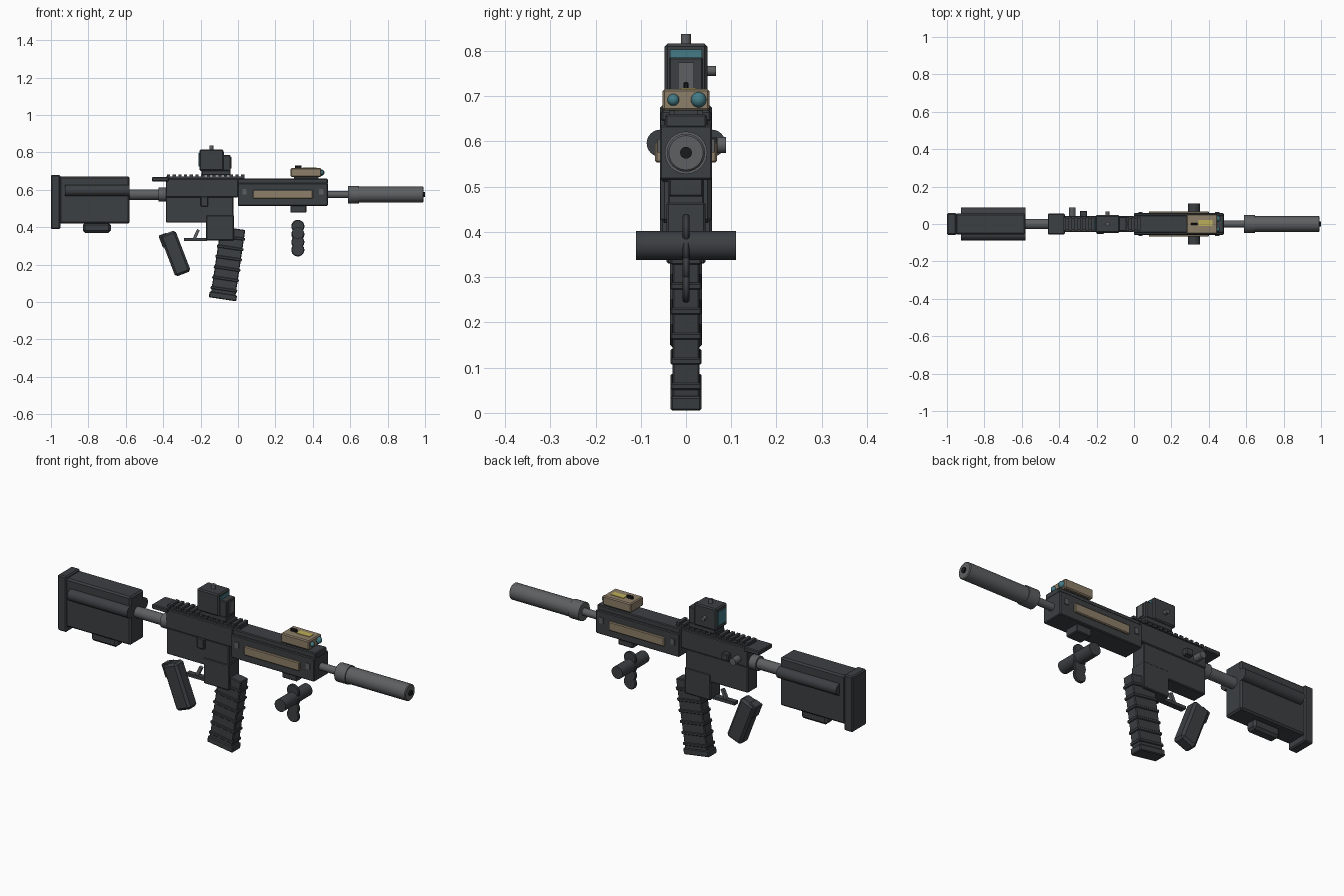
import bpy, math
from mathutils import Matrix, Vector

if "Cube" in bpy.data.objects:
    bpy.data.objects.remove(bpy.data.objects["Cube"])


def mat(name, c):
    m = bpy.data.materials.new(name)
    m.diffuse_color = (*c, 1)
    m.use_nodes = True
    m.node_tree.nodes["Principled BSDF"].inputs["Base Color"].default_value = m.diffuse_color
    return m


DARK = mat("dark", (0.045, 0.05, 0.055))
STEEL = mat("steel", (0.11, 0.115, 0.12))
TAN = mat("tan", (0.27, 0.21, 0.14))
GLASS = mat("glass", (0.06, 0.2, 0.24))
BLACK = mat("black", (0.01, 0.01, 0.01))
YELLOW = mat("yellow", (0.5, 0.42, 0.1))


def finish(o, name, m, bevel=0):
    o.name = name
    o.data.materials.append(m)
    if bevel:
        b = o.modifiers.new("bevel", 'BEVEL')
        b.width, b.segments = bevel, 1
    return o


def box(name, x, y, z, m=DARK, bevel=0.004):
    """Box from (min, max) pairs on each axis."""
    bpy.ops.mesh.primitive_cube_add(size=1)
    o = bpy.context.object
    o.data.transform(Matrix.Diagonal((x[1] - x[0], y[1] - y[0], z[1] - z[0], 1)))
    o.location = [(a + b) / 2 for a, b in (x, y, z)]
    return finish(o, name, m, bevel)


def tilted(name, centre, size, deg, m=DARK, bevel=0.004):
    h = [s / 2 for s in size]
    o = box(name, (-h[0], h[0]), (-h[1], h[1]), (-h[2], h[2]), m, bevel)
    o.location = centre
    o.rotation_euler.y = math.radians(deg)
    return o


def rod(name, a, b, r, m=STEEL, n=24, bevel=0):
    """Cylinder between two points."""
    a, b = Vector(a), Vector(b)
    bpy.ops.mesh.primitive_cylinder_add(vertices=n, radius=r, depth=(b - a).length, location=(a + b) / 2)
    o = bpy.context.object
    o.rotation_euler = (b - a).to_track_quat('Z', 'Y').to_euler()
    bpy.ops.object.shade_smooth_by_angle(angle=math.radians(35))
    return finish(o, name, m, bevel)


def ball(name, loc, r, m):
    bpy.ops.mesh.primitive_uv_sphere_add(segments=20, ring_count=12, radius=r, location=loc)
    bpy.ops.object.shade_smooth()
    return finish(bpy.context.object, name, m)


AX = 0.575  # bore height

# Stock
box("stock_body", (-0.955, -0.58), (-0.056, 0.056), (0.42, 0.672), bevel=0.008)
box("butt_pad", (-1.0, -0.95), (-0.058, 0.058), (0.39, 0.68), bevel=0.006)
box("stock_lever", (-0.83, -0.68), (-0.03, 0.03), (0.37, 0.425), bevel=0.012)
for s in (-1, 1):
    rod("stock_side_tube", (-0.925, s * 0.057, 0.596), (-0.58, s * 0.057, 0.596), 0.03, DARK)
rod("buffer_tube", (-0.6, 0, AX), (-0.38, 0, AX), 0.028)
rod("tube_nut", (-0.425, 0, AX), (-0.385, 0, AX), 0.037)

# Receiver
box("upper_receiver", (-0.385, 0.0), (-0.043, 0.043), (0.56, 0.66))
box("lower_receiver", (-0.385, -0.025), (-0.04, 0.04), (0.425, 0.562))
box("magazine_well", (-0.17, -0.022), (-0.043, 0.043), (0.33, 0.465))
box("charging_handle", (-0.46, -0.37), (-0.055, 0.055), (0.645, 0.668))
box("magazine_catch", (-0.2, -0.16), (-0.054, -0.035), (0.51, 0.565))
rod("forward_assist", (-0.33, 0.03, 0.592), (-0.33, 0.088, 0.592), 0.018)
box("bolt_release", (-0.29, -0.25), (0.035, 0.07), (0.575, 0.61))

# Top rail with teeth
box("receiver_rail", (-0.385, 0.035), (-0.03, 0.03), (0.655, 0.672), bevel=0)
for i in range(14):
    x = -0.38 + i * 0.0305
    box("rail_tooth", (x, x + 0.017), (-0.036, 0.036), (0.668, 0.682), bevel=0)

# Trigger group and grip
box("trigger_guard", (-0.29, -0.165), (-0.015, 0.015), (0.326, 0.342), bevel=0)
tilted("trigger", (-0.224, 0, 0.36), (0.016, 0.016, 0.06), 25, STEEL, 0)
tilted("pistol_grip", (-0.335, 0, 0.26), (0.088, 0.07, 0.235), -21, bevel=0.012)
tilted("grip_backstrap", (-0.392, 0, 0.33), (0.045, 0.055, 0.07), -21)

# Magazine, built along one tilted axis
TILT = 8.5
down = Vector((-math.sin(math.radians(TILT)), 0, -math.cos(math.radians(TILT))))
top = Vector((-0.027, 0, 0.39))
tilted("magazine_body", top + down * 0.18, (0.132, 0.06, 0.37), TILT)
for i in range(6):
    tilted("magazine_rib", top + down * (0.045 + i * 0.056), (0.143, 0.068, 0.015), TILT, bevel=0.003)
tilted("magazine_base", top + down * 0.363, (0.148, 0.068, 0.032), TILT)

# Handguard
box("handguard", (0.0, 0.48), (-0.058, 0.058), (0.515, 0.636))
box("handguard_top", (0.0, 0.48), (-0.046, 0.046), (0.63, 0.66))
box("handguard_lug", (0.28, 0.365), (-0.038, 0.038), (0.478, 0.52))
for s in (-1, 1):
    box("side_panel", (0.08, 0.4), sorted((s * 0.05, s * 0.068)), (0.553, 0.6), TAN)
    for x in (0.035, 0.445):
        box("handguard_bolt", (x - 0.011, x + 0.011), sorted((s * 0.05, s * 0.063)), (0.575, 0.605), STEEL, 0)

# Foregrip: cross bar with a column of discs
rod("foregrip_bar", (0.32, -0.11, 0.37), (0.32, 0.11, 0.37), 0.032, DARK)
for i in range(4):
    z = 0.405 - i * 0.042
    rod("foregrip_disc", (0.32, -0.008, z), (0.32, 0.008, z), 0.035, DARK, bevel=0.004)

# Barrel and suppressor
rod("barrel", (0.45, 0, AX), (0.61, 0, AX), 0.019)
rod("suppressor_collar", (0.587, 0, AX), (0.648, 0, AX), 0.047)
rod("suppressor", (0.64, 0, AX), (0.992, 0, AX), 0.042, bevel=0.004)
rod("muzzle_bore", (0.97, 0, AX), (1.0, 0, AX), 0.013, BLACK)

# Sight
box("sight_mount", (-0.195, -0.04), (-0.038, 0.038), (0.678, 0.706))
box("sight_body", (-0.206, -0.078), (-0.047, 0.047), (0.702, 0.816), bevel=0.006)
box("sight_hood", (-0.085, -0.04), (-0.038, 0.038), (0.702, 0.786))
box("sight_front_cover", (-0.045, -0.034), (-0.018, 0.018), (0.715, 0.775), STEEL, 0)
box("front_lens", (-0.08, -0.074), (-0.035, 0.035), (0.72, 0.803), GLASS, 0)
box("rear_lens", (-0.21, -0.2), (-0.033, 0.033), (0.725, 0.797), GLASS, 0)
rod("sight_top_knob", (-0.142, 0, 0.81), (-0.142, 0, 0.837), 0.011)
rod("sight_side_knob", (-0.142, 0.04, 0.756), (-0.142, 0.066, 0.756), 0.011)

# Aiming module
box("module_body", (0.282, 0.445), (-0.052, 0.052), (0.668, 0.716), TAN, 0.005)
for s in (-1, 1):
    box("module_foot", (0.3, 0.43), sorted((s * 0.024, s * 0.038)), (0.65, 0.67), bevel=0)
ball("small_lens", (0.446, -0.028, 0.692), 0.013, GLASS)
ball("large_lens", (0.445, 0.028, 0.692), 0.017, GLASS)
box("module_label", (0.345, 0.42), (-0.012, 0.022), (0.71, 0.7185), YELLOW, 0)
box("module_switch", (0.305, 0.34), (-0.006, 0.006), (0.71, 0.731), BLACK, 0.003)
